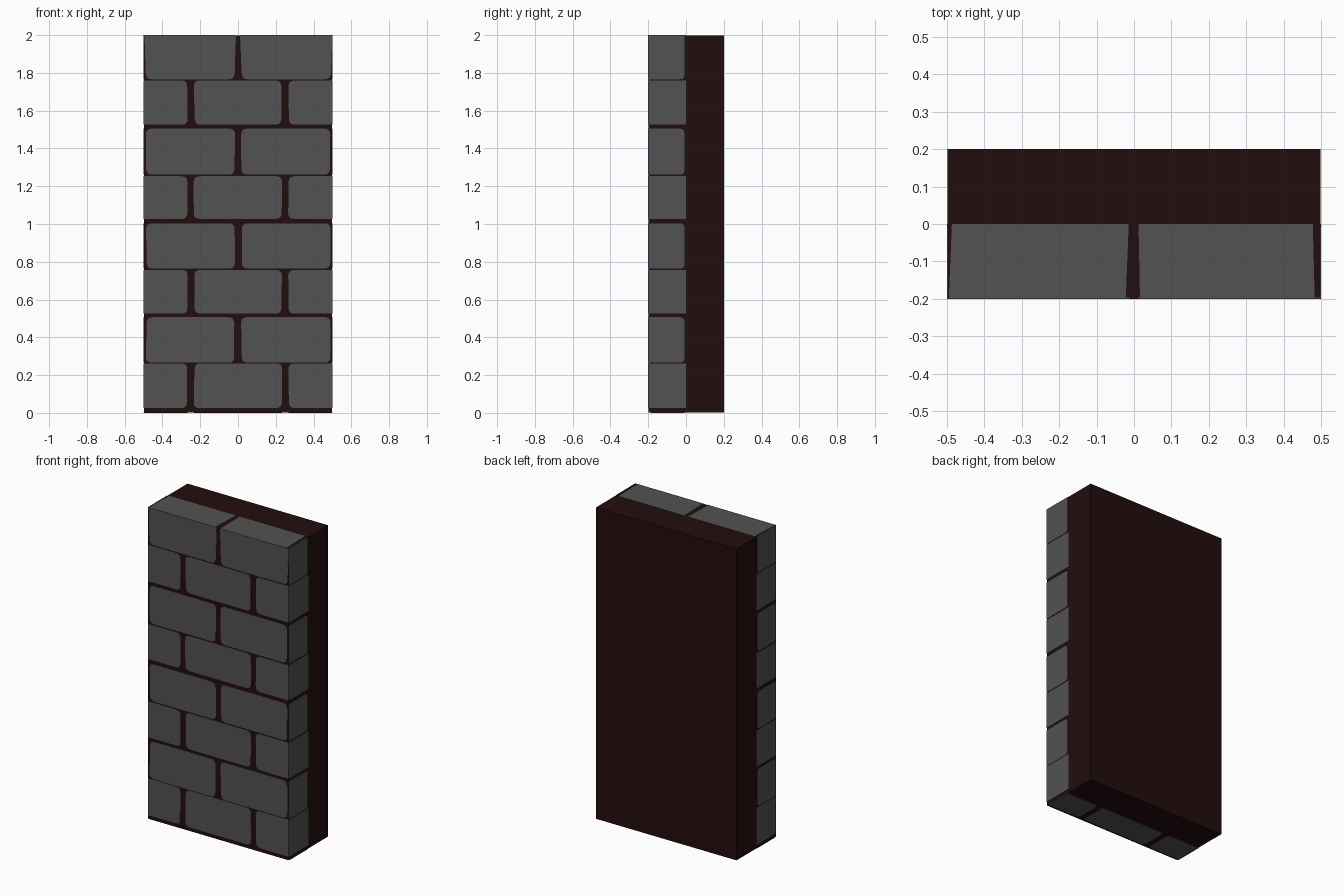
import bpy, bmesh, math, random
from mathutils import Vector

if "Cube" in bpy.data.objects:
    bpy.data.objects.remove(bpy.data.objects["Cube"])

random.seed(4)
W, D, H, T = 0.5, 0.2, 2.0, 0.0015   # half width, half depth, height, brick relief


def material(name, rgb):
    m = bpy.data.materials.new(name)
    m.diffuse_color = (*rgb, 1)
    m.use_nodes = True
    m.node_tree.nodes["Principled BSDF"].inputs["Base Color"].default_value = m.diffuse_color
    return m


GREY = material("grey brick", (0.085, 0.085, 0.085))
DARK = material("dark mortar", (0.0160, 0.0040, 0.0040))


def finish(bm, name, mat):
    bmesh.ops.recalc_face_normals(bm, faces=bm.faces[:])
    me = bpy.data.meshes.new(name)
    bm.to_mesh(me)
    bm.free()
    me.materials.append(mat)
    ob = bpy.data.objects.new(name, me)
    bpy.context.collection.objects.link(ob)
    return ob


def outline(corners, radii, seg=4):
    """Four-sided outline with each corner rounded by its own radius."""
    pts = []
    for i, c in enumerate(corners):
        c = Vector(c)
        a, b = Vector(corners[i - 1]) - c, Vector(corners[(i + 1) % 4]) - c
        r = radii[i]
        if r == 0:
            pts.append(c)
            continue
        p, q = c + a.normalized() * r, c + b.normalized() * r
        for k in range(seg + 1):
            t = k / seg
            pts.append(p * (1 - t) ** 2 + c * 2 * t * (1 - t) + q * t * t)
    return pts


def brick(bm, corners, radii, place):
    """Shallow brick face; place(u, v, depth) puts it on a wall side."""
    pts = outline(corners, radii)
    outer = [bm.verts.new(place(p.x, p.y, 0)) for p in pts]
    inner = [bm.verts.new(place(p.x, p.y, 2 * T)) for p in pts]
    bm.faces.new(outer)
    bm.faces.new(inner[::-1])
    n = len(pts)
    for i in range(n):
        j = (i + 1) % n
        bm.faces.new((outer[i], inner[i], inner[j], outer[j]))


def jit(a=0.004):
    return random.uniform(-a, a)


# Mortar core, full depth
bm = bmesh.new()
bmesh.ops.create_cube(bm, size=1)
for v in bm.verts:
    v.co = (v.co.x * 2 * (W - T), -D + T if v.co.y < 0 else D,
            T if v.co.z < 0 else H - T)
finish(bm, "mortar_core", DARK)

# Brick courses: bottom and top height of each
rows = [(0.025, 0.262), (0.266, 0.507), (0.525, 0.757), (0.764, 1.003),
        (1.027, 1.253), (1.261, 1.505), (1.526, 1.760), (1.766, 2.0)]
R = 0.032

# Front bricks in running bond
bm = bmesh.new()
front = lambda u, v, d: (u, -D + d, v)
for i, (z0, z1) in enumerate(rows):
    cuts = [-0.5, 0, 0.5] if i % 2 else [-0.5, -0.25, 0.25, 0.5]
    for a, b in zip(cuts, cuts[1:]):
        whole_end = i % 2 == 1
        la = 0.014 if a == -0.5 else 0.018
        lb = 0.012 if b == 0.5 else 0.018
        x0 = a + (la if whole_end or a != -0.5 else 0)
        x1 = b - (lb if whole_end or b != 0.5 else 0)
        rl = R if x0 != -0.5 else 0
        rr = R if x1 != 0.5 else 0
        top = 0 if i == 7 else 1
        # the joint in the top course narrows upward
        t0 = x0 - (0.010 if i == 7 else 0)
        t1 = x1 + (0.010 if i == 7 else 0)
        jl = 0.003 if rl else 0
        jr = 0.003 if rr else 0
        brick(bm, [(x0 + jit(jl), z0), (x1 + jit(jr), z0),
                   (t1 + jit(jr), z1), (t0 + jit(jl), z1)],
              [rl, rr, rr * top, rl * top], front)
finish(bm, "front_bricks", GREY)

# Brick ends on both sides
for name, s in (("right_bricks", 1), ("left_bricks", -1)):
    bm = bmesh.new()
    side = lambda u, v, d: (s * (W - d), u, v)
    for i, (z0, z1) in enumerate(rows):
        odd = i % 2
        y1 = -0.008 if odd else 0
        r = 0.025 if odd else 0
        brick(bm, [(-D, z0), (y1, z0), (y1, z1), (-D, z1)],
              [0, r, 0 if i == 7 else r, 0], side)
    finish(bm, name, GREY)

# Top of the upper course
bm = bmesh.new()
top = lambda u, v, d: (u, v, H - d)
brick(bm, [(-0.495, -D), (-0.022, -D), (-0.014, 0), (-0.487, 0)], [0] * 4, top)
brick(bm, [(0.016, -D), (0.483, -D), (0.478, 0), (0.012, 0)], [0] * 4, top)
finish(bm, "top_bricks", GREY)

# Underside of the lowest course
bm = bmesh.new()
under = lambda u, v, d: (u, v, d)
for x0, x1 in ((-0.5, -0.268), (-0.232, 0.232), (0.268, 0.5)):
    r0, r1 = (0.025 if x0 != -0.5 else 0), (0.025 if x1 != 0.5 else 0)
    brick(bm, [(x0, -0.185), (x1, -0.185), (x1, -0.008), (x0, -0.008)],
          [r0, r1, r1, r0], under)
finish(bm, "underside_bricks", GREY)
